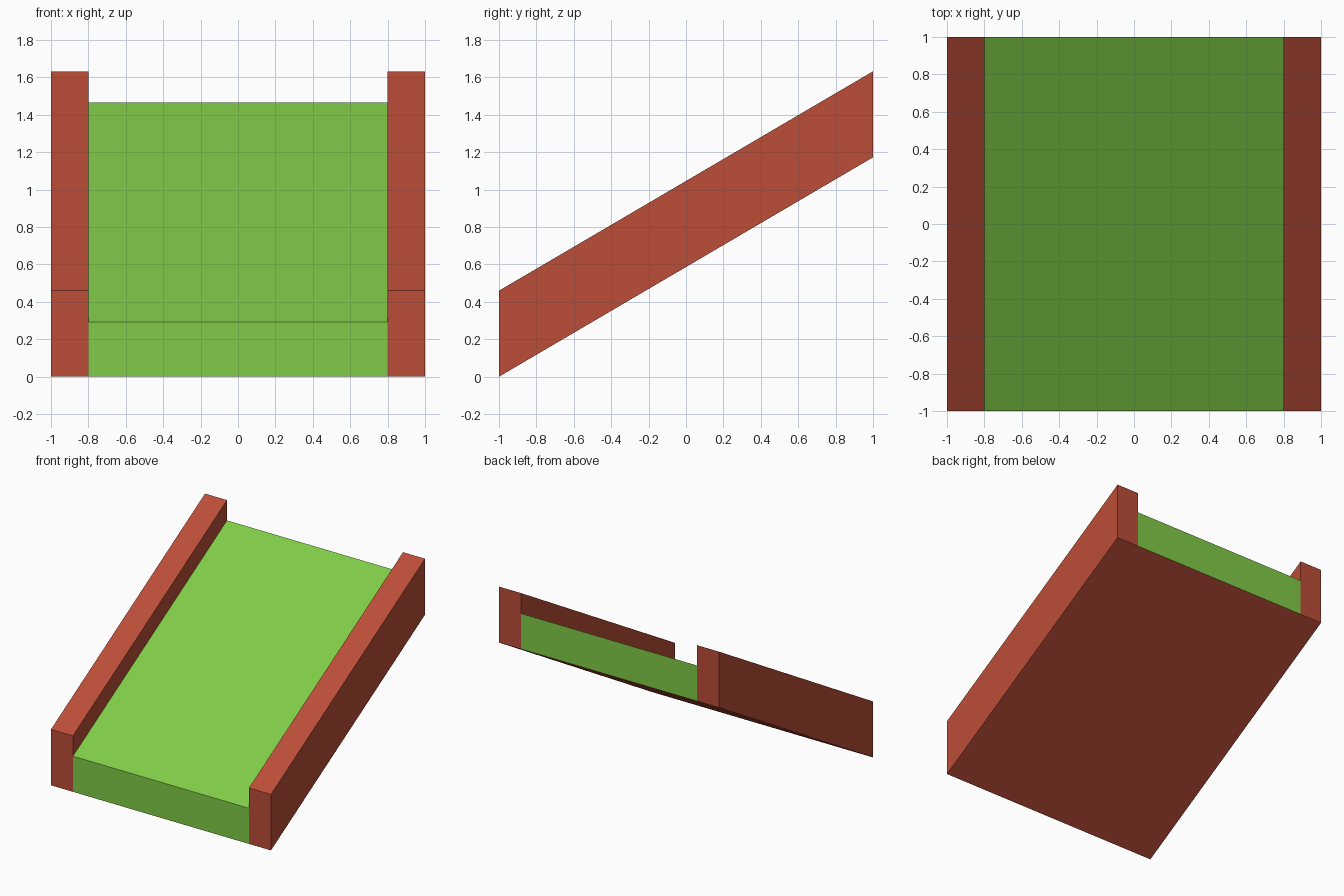
import bpy, bmesh

if "Cube" in bpy.data.objects:
    bpy.data.objects.remove(bpy.data.objects["Cube"])

RISE = 1.173          # climb from front to back
RAIL, BED = 0.46, 0.293   # heights above the sloping underside


def material(name, rgb):
    m = bpy.data.materials.new(name)
    m.diffuse_color = (*rgb, 1)
    m.use_nodes = True
    m.node_tree.nodes["Principled BSDF"].inputs["Base Color"].default_value = m.diffuse_color
    return m


# Cross-section of the sloped channel: underside, right rail, bed, left rail
profile = [(-1, 0), (-0.8, 0), (0.8, 0), (1, 0), (1, RAIL), (0.8, RAIL),
           (0.8, BED), (-0.8, BED), (-0.8, RAIL), (-1, RAIL)]
RED, GREEN = 0, 1

bm = bmesh.new()
front = [bm.verts.new((x, -1, z)) for x, z in profile]
back = [bm.verts.new((x, 1, z + RISE)) for x, z in profile]


def face(verts, mat):
    bm.faces.new(verts).material_index = mat


# Underside in one piece
face(front[:4] + back[3::-1], RED)

# Rail sides, rail tops and the green bed surface
for i in range(3, 10):
    j = (i + 1) % 10
    face([front[i], front[j], back[j], back[i]], GREEN if i == 6 else RED)

# End caps: two red rail ends with the green bed end between them
for ring in (front, back):
    face([ring[i] for i in (0, 1, 7, 8, 9)], RED)
    face([ring[i] for i in (1, 2, 6, 7)], GREEN)
    face([ring[i] for i in (2, 3, 4, 5, 6)], RED)

bmesh.ops.recalc_face_normals(bm, faces=bm.faces)
mesh = bpy.data.meshes.new("sloped_track")
bm.to_mesh(mesh)
bm.free()
mesh.materials.append(material("rail_red", (0.50, 0.075, 0.04)))
mesh.materials.append(material("bed_green", (0.22, 0.60, 0.065)))
bpy.context.collection.objects.link(bpy.data.objects.new("sloped_track", mesh))
